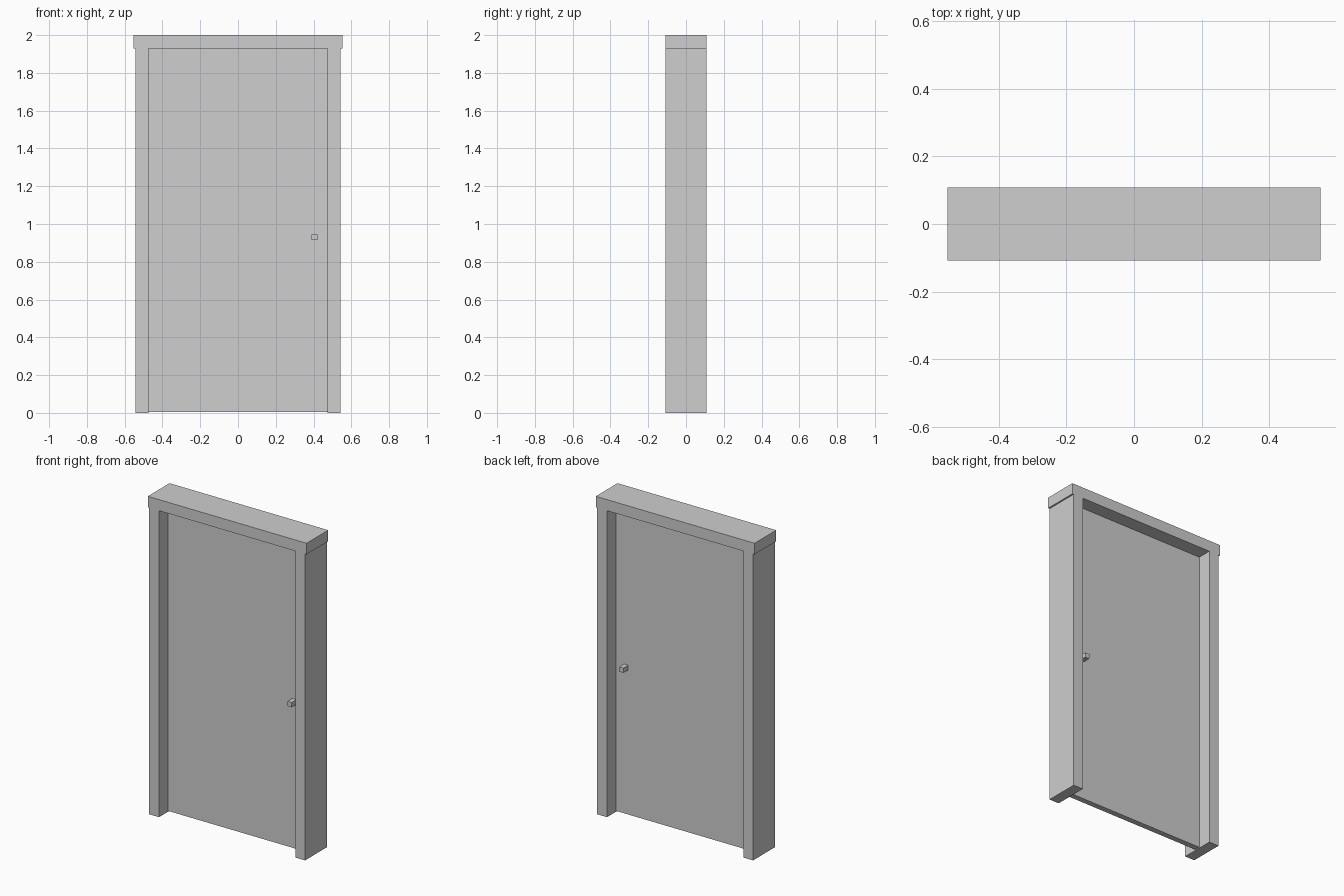
import bpy

cube = bpy.data.objects.get("Cube")
if cube:
    bpy.data.objects.remove(cube, do_unlink=True)

GREY = (0.62, 0.62, 0.62, 1)
grey = bpy.data.materials.new("plain grey")
grey.use_nodes = True
grey.diffuse_color = GREY
grey.node_tree.nodes["Principled BSDF"].inputs["Base Color"].default_value = GREY


def box(name, low, high):
    """Add a box spanning two opposite corners."""
    centre = [(a + b) / 2 for a, b in zip(low, high)]
    bpy.ops.mesh.primitive_cube_add(size=1, location=centre)
    obj = bpy.context.object
    obj.name = name
    obj.scale = [b - a for a, b in zip(low, high)]
    bpy.ops.object.transform_apply(location=False, rotation=False, scale=True)
    obj.data.materials.append(grey)
    return obj


DEPTH = 0.108      # half depth of the frame
OPENING = 0.475    # half width of the doorway
JAMB = 0.543       # outer half width of the frame
LINTEL = 0.553     # half width of the lintel
HEAD = 1.93        # underside of the lintel
PANEL = 0.018      # half thickness of the door

# Frame
box("right_jamb", (-JAMB, -DEPTH, 0), (-OPENING, DEPTH, HEAD))
box("left_jamb", (OPENING, -DEPTH, 0), (JAMB, DEPTH, HEAD))
box("lintel", (-LINTEL, -DEPTH, HEAD), (LINTEL, DEPTH, 2))

# Door, just clear of the floor
box("door_panel", (-OPENING, -PANEL, 0.005), (OPENING, PANEL, HEAD))

# Square knobs on both faces
KNOB = 0.015
REACH = PANEL + 0.047
for name, near, far in (("front_knob", -REACH, -PANEL), ("back_knob", PANEL, REACH)):
    box(name, (0.405 - KNOB, near, 0.93 - KNOB), (0.405 + KNOB, far, 0.93 + KNOB))
